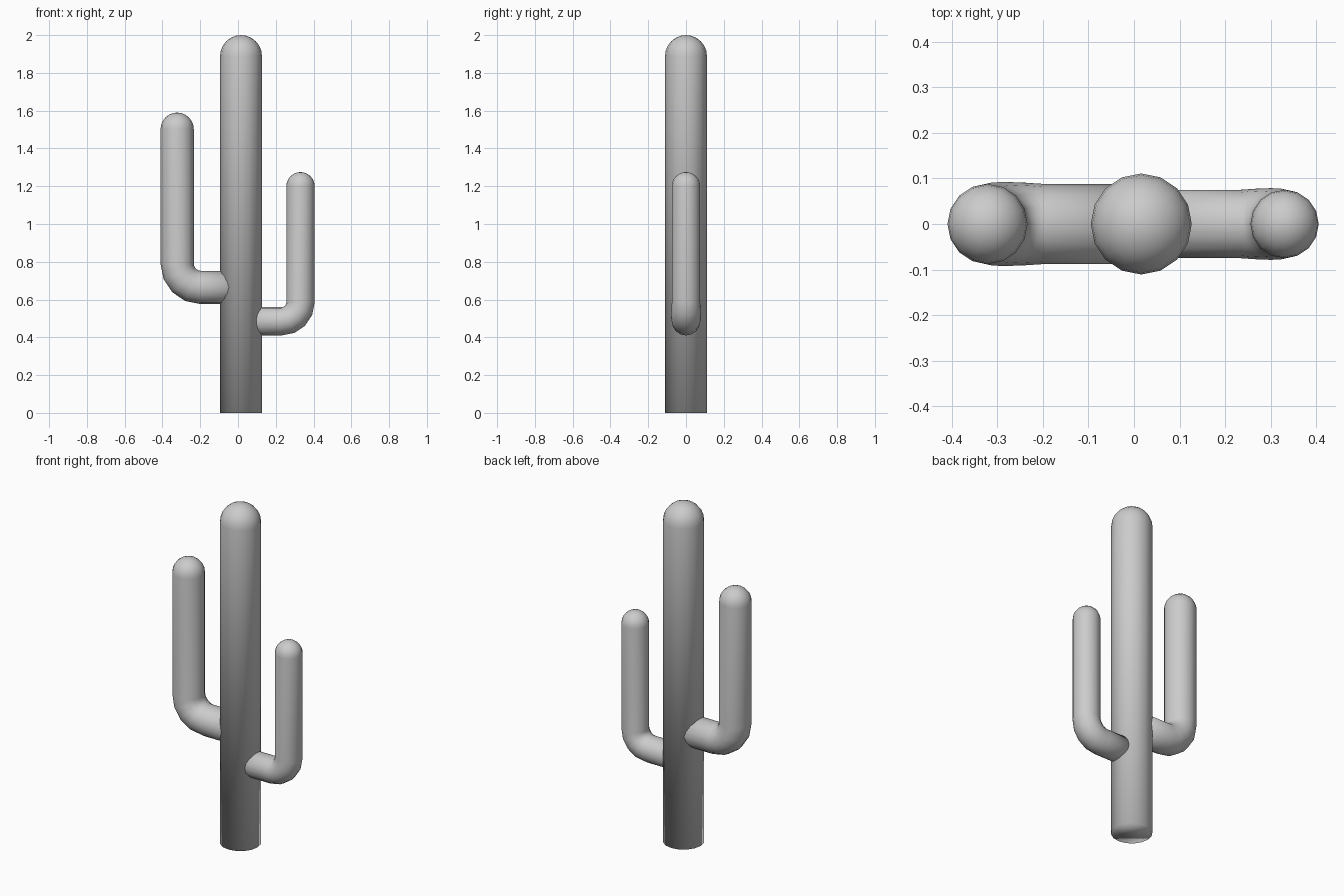
import bpy, bmesh
from math import sin, cos, pi

if "Cube" in bpy.data.objects:
    bpy.data.objects.remove(bpy.data.objects["Cube"])

SIDES = 16
DOME = 6


def tube(name, path, smooth_angle=pi):
    """Skin a tube in the XZ plane. path rows: x, z, tilt, radius, side bulge."""
    bm = bmesh.new()
    rings = []
    for x, z, tilt, r, bulge in path:
        ring = []
        for i in range(SIDES):
            a = 2 * pi * i / SIDES
            u = r * cos(a)
            ring.append(bm.verts.new((x + u * cos(tilt), r * bulge * sin(a), z + u * sin(tilt))))
        rings.append(ring)
    for a, b in zip(rings, rings[1:]):
        for i in range(SIDES):
            j = (i + 1) % SIDES
            bm.faces.new((a[i], a[j], b[j], b[i]))
    # flat start cap, pointed fan closing the dome
    bm.faces.new(rings[0])
    x, z, _, r, _ = path[-1]
    tip = bm.verts.new((x, 0, z + r * 0.13))
    for i in range(SIDES):
        bm.faces.new((rings[-1][i], rings[-1][(i + 1) % SIDES], tip))
    bmesh.ops.recalc_face_normals(bm, faces=bm.faces)
    for f in bm.faces:
        f.smooth = True
    mesh = bpy.data.meshes.new(name)
    bm.to_mesh(mesh)
    bm.free()
    obj = bpy.data.objects.new(name, mesh)
    bpy.context.collection.objects.link(obj)
    return obj


def dome(x, top, r):
    """Rings of a hemisphere ending at height top."""
    angles = [pi / 2 * i / DOME for i in range(DOME)]
    return [(x, top - r + r * sin(a), 0, r * cos(a), 1) for a in angles]


def arm(name, x, z, top, r, bend, segments=4):
    """Horizontal stub from the trunk core, rounded elbow, upright with dome."""
    side = 1 if x > TRUNK_X else -1
    path = [(TRUNK_X, z, -side * pi / 2, r, 1)]
    for i in range(segments + 1):
        a = pi / 2 * i / segments
        path.append((x - side * bend * (1 - sin(a)), z + bend * (1 - cos(a)),
                     -side * (pi / 2 - a), r, 1 + 0.05 * sin(2 * a)))
    return tube(name, path + dome(x, top, r))


# trunk
TRUNK_X = 0.016
tube("trunk", [(TRUNK_X, 0, 0, 0.111, 1)] + dome(TRUNK_X, 2.0, 0.111))

# arms
arm("left_arm", -0.322, 0.664, 1.59, 0.088, 0.125)
arm("right_arm", 0.331, 0.485, 1.275, 0.075, 0.10)
